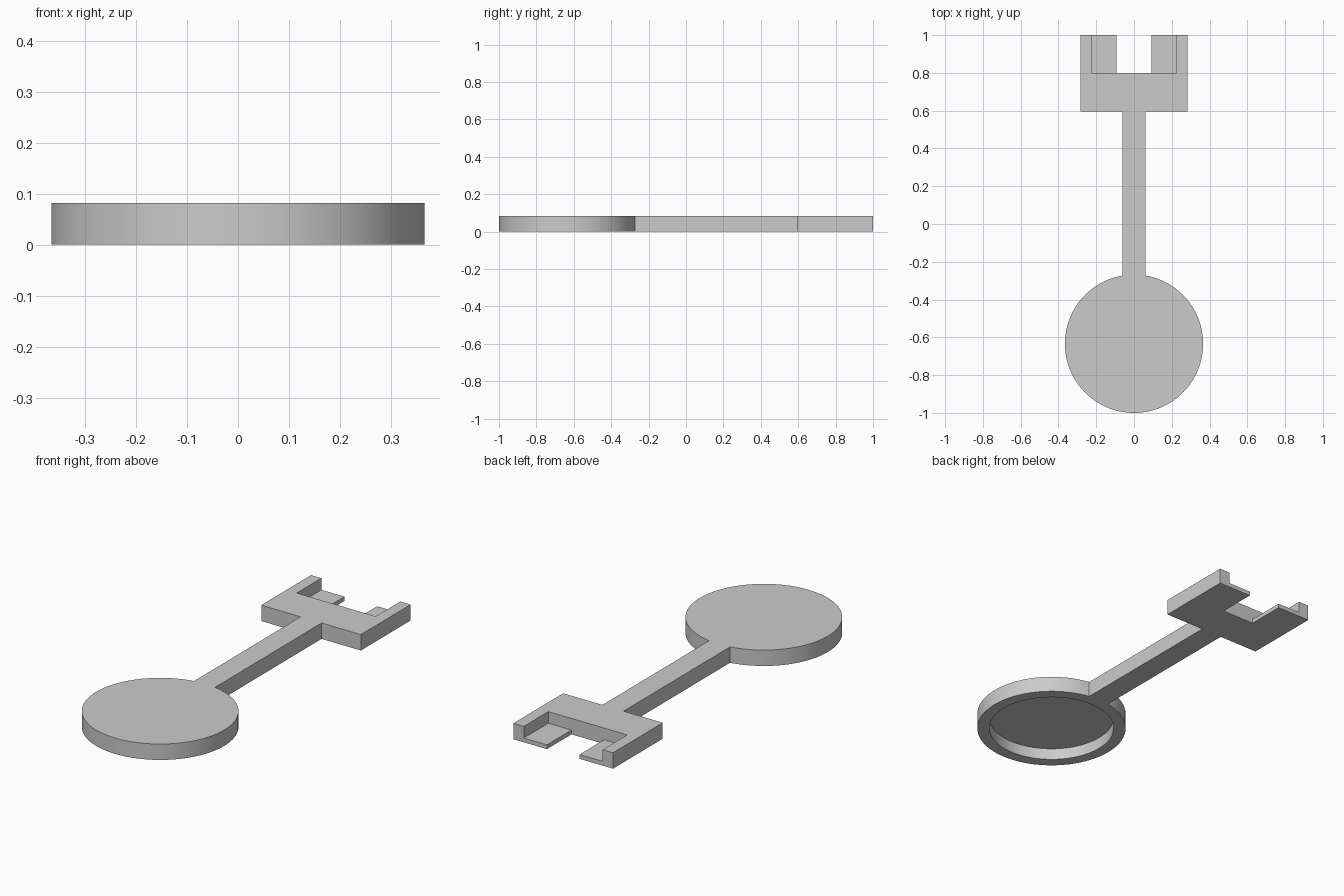
import bpy, bmesh, math
from mathutils import Matrix

if "Cube" in bpy.data.objects:
    bpy.data.objects.remove(bpy.data.objects["Cube"], do_unlink=True)

THICK = 0.082          # overall thickness
FLOOR = 0.022          # thin web left by the recesses
DISC_R, DISC_Y = 0.366, -0.634
SHAFT_X, HEAD_X, SLOT_X, POCKET_X = 0.06, 0.284, 0.093, 0.225
HEAD_Y, STEP_Y, END_Y = 0.595, 0.8, 1.0

grey = bpy.data.materials.new("plain grey")
grey.use_nodes = True
colour = (0.6, 0.6, 0.6, 1)
grey.diffuse_color = colour
grey.node_tree.nodes["Principled BSDF"].inputs["Base Color"].default_value = colour


def add_object(name, bm):
    bmesh.ops.recalc_face_normals(bm, faces=bm.faces)
    mesh = bpy.data.meshes.new(name)
    bm.to_mesh(mesh)
    bm.free()
    mesh.materials.append(grey)
    obj = bpy.data.objects.new(name, mesh)
    bpy.context.collection.objects.link(obj)
    return obj


def plate(name, outline, height):
    """Extrude a plan outline upward from the ground."""
    bm = bmesh.new()
    face = bm.faces.new([bm.verts.new((x, y, 0)) for x, y in outline])
    top = bmesh.ops.extrude_face_region(bm, geom=[face])["geom"]
    verts = [v for v in top if isinstance(v, bmesh.types.BMVert)]
    bmesh.ops.translate(bm, verts=verts, vec=(0, 0, height))
    return add_object(name, bm)


def cut(target, cutter):
    cutter.hide_render = True
    cutter.hide_set(True)
    mod = target.modifiers.new(cutter.name, "BOOLEAN")
    mod.operation = "DIFFERENCE"
    mod.solver = "EXACT"
    mod.object = cutter
    bpy.context.view_layer.objects.active = target
    bpy.ops.object.modifier_apply(modifier=mod.name)
    bpy.data.objects.remove(cutter, do_unlink=True)


# Right half of the plan: round handle, shaft, slotted head
start = math.asin(SHAFT_X / DISC_R)
steps = 48
half = []
for i in range(steps + 1):
    a = math.pi + (start - math.pi) * i / steps
    half.append((DISC_R * math.sin(a), DISC_Y + DISC_R * math.cos(a)))
half[0] = (0, DISC_Y - DISC_R)
half += [(SHAFT_X, HEAD_Y), (HEAD_X, HEAD_Y), (HEAD_X, END_Y),
         (SLOT_X, END_Y), (SLOT_X, STEP_Y)]
outline = half + [(-x, y) for x, y in reversed(half[1:])]
body = plate("key_body", outline, THICK)

# Round recess under the handle
bm = bmesh.new()
bmesh.ops.create_cone(bm, cap_ends=True, segments=96, radius1=0.307, radius2=0.307,
                      depth=2 * (THICK - FLOOR), matrix=Matrix.Translation((0, DISC_Y, 0)))
cut(body, add_object("handle_recess", bm))

# Pocket over the prongs, leaving a thin ledge and an outer wall on each side
bm = bmesh.new()
bmesh.ops.create_cube(bm, size=1, matrix=Matrix.Translation((0, STEP_Y + 0.2, FLOOR + 0.1))
                      @ Matrix.Diagonal((2 * POCKET_X, 0.4, 0.2, 1)))
cut(body, add_object("prong_pocket", bm))

# Smooth round walls, crisp edges
bpy.ops.object.select_all(action="DESELECT")
body.select_set(True)
bpy.context.view_layer.objects.active = body
bpy.ops.object.shade_smooth_by_angle(angle=math.radians(30))
